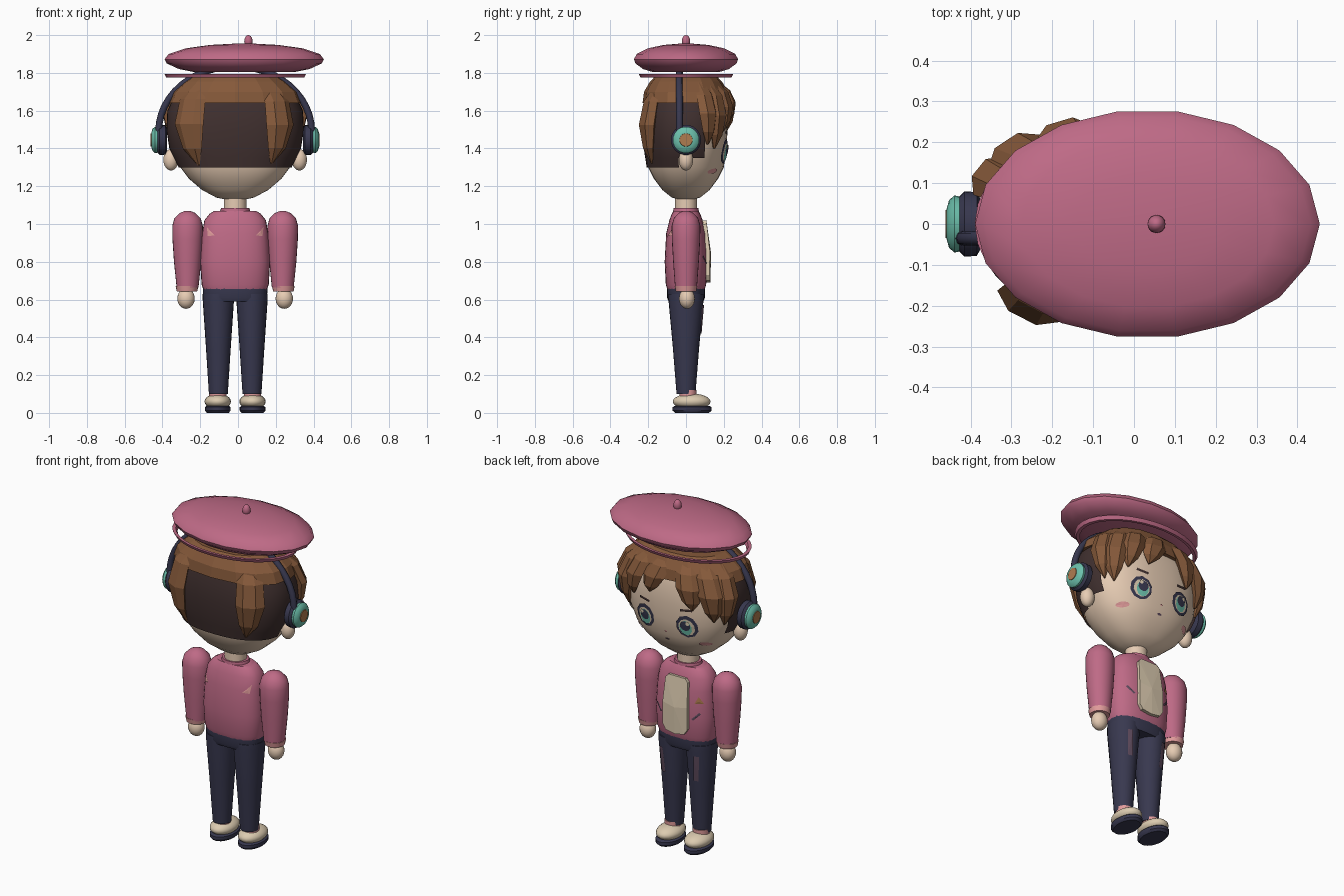
import bpy, bmesh, math
from mathutils import Matrix, Vector

if "Cube" in bpy.data.objects:
    bpy.data.objects.remove(bpy.data.objects["Cube"])

CX = -0.015          # body axis; the hat is set off from it
NAMES = {-1: "right_", 1: "left_"}


def material(name, code):
    rgb = [int(code[i:i + 2], 16) / 255 for i in (0, 2, 4)]
    col = [c / 12.92 if c < 0.04 else ((c + 0.055) / 1.055) ** 2.4 for c in rgb] + [1]
    m = bpy.data.materials.new(name)
    m.use_nodes = True
    m.diffuse_color = col
    m.node_tree.nodes["Principled BSDF"].inputs["Base Color"].default_value = col
    return m


PINK = material("rose pink", "BE6A86")
BLUSH = material("light pink", "E29C9C")
SKIN = material("skin", "EACFB6")
CREAM = material("cream", "DCCBB0")
DARK = material("dark brown hair", "40302F")
BROWN = material("brown hair", "85593A")
NAVY = material("navy", "38384F")
TEAL = material("teal", "6CC0AC")
COPPER = material("copper", "B07C50")
MAUVE = material("mauve", "5E4A5C")


def finish(name, bm, mat, smooth=True, fix=True):
    if fix:
        bmesh.ops.recalc_face_normals(bm, faces=bm.faces)
    me = bpy.data.meshes.new(name)
    bm.to_mesh(me)
    bm.free()
    me.materials.append(mat)
    ob = bpy.data.objects.new(name, me)
    ob.location.x = CX
    bpy.context.collection.objects.link(ob)
    if smooth:
        bpy.context.view_layer.objects.active = ob
        bpy.ops.object.select_all(action="DESELECT")
        ob.select_set(True)
        bpy.ops.object.shade_smooth_by_angle(angle=math.radians(40))
    return ob


def oval(rx, ry, a, p=2):
    c, s = math.cos(a), math.sin(a)
    return (math.copysign(rx * abs(c) ** (2 / p), c), math.copysign(ry * abs(s) ** (2 / p), s))


def skin_rings(bm, rings, caps=True):
    loops = [[bm.verts.new(v) for v in ring] for ring in rings]
    n = len(loops[0])
    for a, b in zip(loops, loops[1:]):
        for i in range(n):
            bm.faces.new((a[i], a[(i + 1) % n], b[(i + 1) % n], b[i]))
    if caps:
        bm.faces.new(loops[0][::-1])
        bm.faces.new(loops[-1])


def loft(name, rings, mat, at=(0, 0), n=24, p=2, smooth=True, caps=True, turn=None):
    """Stack of ovals given as (z, rx, ry)."""
    bm = bmesh.new()
    skin_rings(bm, [[(at[0] + x, at[1] + y, z) for x, y in
                     (oval(rx, ry, 2 * math.pi * i / n, p) for i in range(n))]
                    for z, rx, ry in rings], caps)
    if turn:
        bm.transform(turn)
    return finish(name, bm, mat, smooth)


def ball(name, at, size, mat):
    bm = bmesh.new()
    bmesh.ops.create_uvsphere(bm, u_segments=20, v_segments=12, radius=1,
                              matrix=Matrix.Translation(at) @ Matrix.Diagonal((*size, 1)))
    return finish(name, bm, mat)


def radii(rings, z):
    for (z0, a0, b0), (z1, a1, b1) in zip(rings, rings[1:]):
        if z <= z1:
            f = max(0, (z - z0) / (z1 - z0))
            return a0 + f * (a1 - a0), b0 + f * (b1 - b0)
    return rings[-1][1:]


def plate(name, pts, rings, p, mat, lift=0.006, side=1, cx=0):
    """Thin painted shape (x, z) wrapped onto a lofted body."""
    def place(x, z):
        rx, ry = radii(rings, z)
        d = max(0, 1 - abs((x - cx) / rx) ** p) ** (1 / p)
        return (x, side * (ry * d + lift), z)
    bm = bmesh.new()
    mid = bm.verts.new(place(sum(q[0] for q in pts) / len(pts), sum(q[1] for q in pts) / len(pts)))
    vs = [bm.verts.new(place(*q)) for q in pts]
    for i, v in enumerate(vs):
        f = bm.faces.new((mid, v, vs[(i + 1) % len(vs)]))
        f.normal_update()
        if f.normal.y * side < 0:
            f.normal_flip()
    return finish(name, bm, mat, False, False)


def disc(x, z, rx, rz, n=10):
    return [(x + rx * math.cos(2 * math.pi * (i + .5) / n), z + rz * math.sin(2 * math.pi * (i + .5) / n))
            for i in range(n)]


def stripe(x0, z0, x1, z1, w):
    d = Vector((z0 - z1, x1 - x0)).normalized() * w
    return [(x0 + d.x, z0 + d.y), (x1 + d.x, z1 + d.y), (x1 - d.x, z1 - d.y), (x0 - d.x, z0 - d.y)]


# Head
HEAD = [(1.125, .03, .02), (1.14, .10, .075), (1.18, .175, .125), (1.24, .245, .17), (1.3, .29, .2),
        (1.4, .335, .215), (1.5, .35, .22), (1.6, .345, .215), (1.7, .3, .19), (1.76, .24, .15)]
HP = 2.4
loft("head", HEAD, SKIN, n=48, p=HP)
loft("neck", [(1.03, .06, .058), (1.14, .06, .058)], SKIN)

# Face
for s in (-1, 1):
    x, side = s * .135, NAMES[s]
    for part, dx, z, rx, rz, mat, lift in (
            ("eye_outline", 0, 1.385, .064, .067, NAVY, .006), ("eye_white", 0, 1.382, .048, .05, CREAM, .009),
            ("iris", -.004, 1.378, .036, .045, TEAL, .012), ("pupil", -.004, 1.392, .03, .03, NAVY, .015),
            ("eye_glint", .012, 1.41, .011, .012, CREAM, .018)):
        plate(side + part, disc(x + s * dx, z, rx, rz), HEAD, HP, mat, lift)
    plate(side + "brow", stripe(x - .035, 1.483 - s * .004, x + .035, 1.483 + s * .004, .007), HEAD, HP, DARK)
    plate(side + "cheek", disc(s * .212, 1.28, .03, .014), HEAD, HP, BLUSH)
    ball(side + "ear", (s * .34, 0, 1.34), (.04, .038, .057), SKIN)
plate("nose", disc(0, 1.325, .007, .006), HEAD, HP, BLUSH)
plate("mouth", disc(0, 1.275, .014, .006), HEAD, HP, MAUVE)

# Hair: dark under-layer open at the face, faceted crown and pointed locks
cap = loft("hair_under_layer", [(z, radii(HEAD, z)[0] * 1.04, radii(HEAD, z)[1] * 1.04)
                                for z in (1.3, 1.35, 1.4, 1.5, 1.6, 1.67)], DARK, n=48, p=HP, caps=False)
bm = bmesh.new()
bm.from_mesh(cap.data)
gone = [f for f in bm.faces if f.calc_center_median().y > (-.03 if f.calc_center_median().z < 1.35 else .1)]
bmesh.ops.delete(bm, geom=gone, context="FACES")
bm.to_mesh(cap.data)
bm.free()
loft("hair_crown", [(1.64, .357, .23), (1.7, .335, .222), (1.755, .27, .19), (1.775, .24, .17)],
     BROWN, n=16, p=2.3, smooth=False)


def lock(name, angle, top, tip, w, lean=0):
    rings = []
    for f, k, out in ((0, .65, .0), (.2, .9, .03), (.5, 1, .042), (.8, .65, .032), (1, .06, .012)):
        z = top + (tip - top) * f
        a = math.radians(angle + lean * f)
        rx, ry = radii(HEAD, z)
        x, y = oval(rx, ry, a, HP)
        nrm = Vector((x / rx ** 2, y / ry ** 2, 0)).normalized()
        tan = Vector((-nrm.y, nrm.x, 0))
        c = Vector((x, y, z)) + nrm * out * .6
        rings.append([c + tan * (u * w * k) + nrm * (v * .032 * max(k, .2))
                      for u, v in ((1, 0), (.45, 1), (-.45, 1), (-1, 0), (-.5, -1), (.5, -1))])
    bm = bmesh.new()
    skin_rings(bm, rings)
    finish(name, bm, BROWN, False)


for i, (a, tip, w, lean) in enumerate((
        (22, 1.42, .06, 4), (42, 1.40, .07, -4), (62, 1.49, .072, -6), (86, 1.54, .075, -8),
        (110, 1.49, .075, 5), (134, 1.43, .075, 6), (158, 1.41, .06, -4))):
    lock("fringe_lock_%d" % (i + 1), a, 1.75, tip, w, lean)
lock("right_back_lock", 230, 1.75, 1.31, .085, 4)
lock("left_back_lock", 308, 1.73, 1.32, .08, -3)

# Hat
HAT = .048
loft("hat", [(1.805, .27, .18), (1.82, .345, .23), (1.85, .41, .272), (1.872, .422, .28), (1.9, .4, .265),
             (1.93, .31, .205), (1.948, .18, .12), (1.955, .05, .035)], PINK, at=(HAT, 0), n=18)
loft("hat_rim", [(1.775, .365, .24), (1.795, .375, .25), (1.795, .355, .235), (1.775, .345, .225),
                 (1.775, .365, .24)], PINK, n=32, caps=False)
ball("hat_stem", (.07, 0, 1.968), (.022, .022, .032), PINK)

# Headphones
curve = bpy.data.curves.new("headphone_band", "CURVE")
curve.dimensions = "3D"
curve.bevel_depth = .018
curve.bevel_resolution = 2
arc = curve.splines.new("POLY")
steps = 24
arc.points.add(steps)
for i, pt in enumerate(arc.points):
    a = math.pi * i / steps
    pt.co = (.405 * math.cos(a), -.035, 1.49 + .345 * math.sin(a), 1)
curve.materials.append(NAVY)
band = bpy.data.objects.new("headphone_band", curve)
band.location.x = CX
bpy.context.collection.objects.link(band)
for s in (-1, 1):
    turn = Matrix.Translation((0, 0, 1.445)) @ Matrix.Rotation(s * math.pi / 2, 4, "Y")
    for part, mat, prof in (
            ("ear_cushion", NAVY, ((.36, .06), (.37, .078), (.4, .08), (.412, .068))),
            ("ear_cup", TEAL, ((.405, .066), (.425, .07), (.438, .058), (.444, .036))),
            ("ear_cup_badge", COPPER, ((.44, .036), (.447, .034)))):
        loft(NAMES[s] + part, [(x, r, r) for x, r in prof], mat, turn=turn)

# Sweater
TORSO = [(.65, .168, .098), (.68, .178, .107), (.8, .185, .113), (.95, .175, .105), (1.02, .163, .088),
         (1.055, .135, .075), (1.07, .11, .066)]
TP = 2.5
loft("sweater", TORSO, PINK, n=32, p=TP)
loft("sweater_collar", [(1.05, .085, .07), (1.085, .075, .066), (1.085, .06, .055)], PINK)
panel = plate("shirt_panel", [(-.06, .7), (0, .69), (.06, .7), (.08, .73), (.08, .86), (.072, 1), (.055, 1.02),
                              (-.055, 1.02), (-.072, 1), (-.08, .86), (-.08, .73)], TORSO, TP, CREAM, .022)
thick = panel.modifiers.new("thickness", "SOLIDIFY")
thick.thickness = .02
plate("gold_triangle", [(-.155, .885), (-.11, .885), (-.13, .925)], TORSO, TP, COPPER)
for s in (-1, 1):
    plate(NAMES[s] + "chest_stripe", stripe(s * .1, .79, s * .14, .83, .006), TORSO, TP, MAUVE)
    plate(NAMES[s] + "back_mark", [(s * .15, .985), (s * .135, .965), (s * .11, .94), (s * .145, .935)][::s],
          TORSO, TP, BLUSH, side=-1)

# Arms, legs and feet
LEG = [(.1, .05, .05), (.35, .066, .07), (.6, .083, .093), (.63, .083, .093)]
for s in (-1, 1):
    side = NAMES[s]
    loft(side + "sleeve", [(.665, .058, .058), (.8, .072, .068), (.92, .08, .075), (.99, .081, .076),
                           (1.03, .07, .065), (1.058, .042, .04), (1.07, .012, .012)], PINK, at=(s * .252, 0))
    loft(side + "cuff", [(.643, .054, .054), (.672, .06, .06)], BLUSH, at=(s * .255, 0))
    ball(side + "hand", (s * .26, .005, .605), (.046, .042, .054), SKIN)
    loft(side + "trouser_leg", LEG, NAVY, at=(s * .089, 0))
    plate(side + "trouser_stripe", stripe(s * .105, .42, s * .115, .57, .014), LEG, 2, MAUVE, cx=s * .089)
    loft(side + "sock", [(.07, .045, .045), (.12, .046, .046)], BLUSH, at=(s * .092, .01))
    ball(side + "shoe", (s * .092, .03, .06), (.07, .1, .042), CREAM)
    loft(side + "shoe_sole", [(0, .058, .09), (.012, .068, .103), (.03, .068, .103), (.036, .06, .094)],
         NAVY, at=(s * .092, .032))
loft("trouser_hips", [(.59, .162, .092), (.61, .169, .1), (.66, .171, .1)], NAVY, p=TP)
